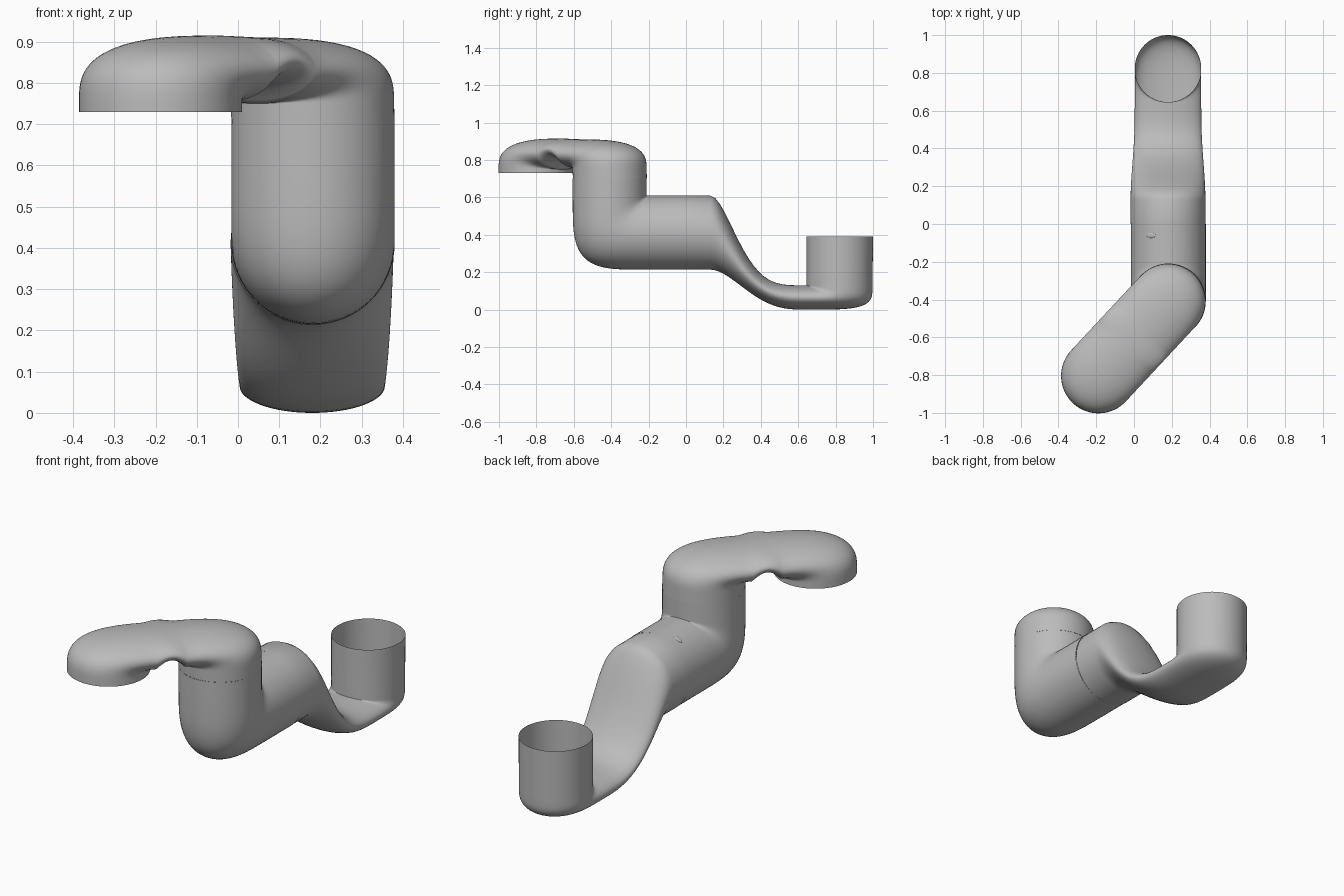
import bpy
import bmesh
from math import cos, sin, pi, tau
from mathutils import Vector

cube = bpy.data.objects.get("Cube")
if cube:
    bpy.data.objects.remove(cube, do_unlink=True)

grey = bpy.data.materials.new("light grey")
grey.use_nodes = True
colour = (0.5, 0.5, 0.5, 1)
grey.diffuse_color = colour
grey.node_tree.nodes["Principled BSDF"].inputs["Base Color"].default_value = colour

SIDES, STEPS = 64, 20
UP = Vector((0, 0, 1))
BACK = Vector((0, 1, 0))
FORE = Vector((1, 0))       # along the part, inside a bending plane
RISE = Vector((0, 1))       # upward, inside a bending plane
BARREL, CUP = 0.198, 0.176  # radii of the two tube sizes


def section(inner, outer, width):
    """One elliptical ring, from its inner to its outer edge in the plane."""
    return Vector(inner), Vector(outer), width


def elbow(pivot, start, end, squareness, width):
    """Rings fanning round an inner corner, with a superellipse outside."""
    rings = []
    for k in range(STEPS + 1):
        angle = k / STEPS * pi / 2
        outer = (Vector(pivot) + start * max(cos(angle), 0) ** (2 / squareness)
                 + end * sin(angle) ** (2 / squareness))
        rings.append(section(pivot, outer, width))
    return rings


def ease(t):
    return t * t * (3 - 2 * t)


def scoop(top_start, top_end, bottom_start, bottom_end):
    """Rings rising in an S from the flat link to the round barrel."""
    rings = []
    for k in range(1, STEPS):
        t = k / STEPS
        lead = t + sin(pi * t) / 16
        top_rise, bottom_rise = ease(t ** 2), ease(lead ** 1.5)
        top = Vector(top_start).lerp(Vector(top_end), t)
        top.y = top_start[1] + (top_end[1] - top_start[1]) * top_rise
        bottom = Vector(bottom_start).lerp(Vector(bottom_end), lead)
        bottom.y = bottom_start[1] + (bottom_end[1] - bottom_start[1]) * bottom_rise
        width = CUP + (BARREL - CUP) * bottom_rise
        rings.append(section(top, bottom, width))
    return rings


def arch(inner_start, inner_end, outer_start, outer_end, height, width):
    """Rings of a level link whose underside is arched."""
    rings = []
    for k in range(1, STEPS):
        t = k / STEPS
        inner = Vector(inner_start).lerp(Vector(inner_end), t)
        inner += RISE * height * sin(pi * t)
        outer = Vector(outer_start).lerp(Vector(outer_end), t)
        rings.append(section(inner, outer, width))
    return rings


def tube(name, origin, along, sections):
    """Open shell skinned over the rings in the plane of along and up."""
    side = UP.cross(along)
    bm = bmesh.new()
    rings = []
    for inner, outer, width in sections:
        mid, half = (inner + outer) / 2, (inner - outer) / 2
        centre = Vector(origin) + along * mid.x + UP * mid.y
        reach = along * half.x + UP * half.y
        ring = []
        for i in range(SIDES):
            angle = tau * i / SIDES
            ring.append(bm.verts.new(centre + reach * cos(angle)
                                     + side * width * sin(angle)))
        rings.append(ring)
    for a, b in zip(rings, rings[1:]):
        for i in range(SIDES):
            j = (i + 1) % SIDES
            bm.faces.new((a[i], a[j], b[j], b[i])).smooth = True
    mesh = bpy.data.meshes.new(name)
    bm.to_mesh(mesh)
    bm.free()
    mesh.materials.append(grey)
    bpy.context.collection.objects.link(bpy.data.objects.new(name, mesh))


# Rear cup, flat link and the scoop rising into the round barrel
heel, sole = (0.645, 0.13), (0.645, 0)
crest, belly = (0.13, 0.61), (0.13, 0.214)
lower = [section((0.645, 0.39), (1, 0.39), CUP)]
lower += elbow(heel, FORE * 2 * CUP, -RISE * heel[1], 4, CUP)
lower += scoop(heel, crest, sole, belly)
lower += [section(crest, belly, BARREL),
          section((0, crest[1]), (0, belly[1]), BARREL)]
tube("lower_link", (0.18, 0, 0), BACK, lower)

# Round barrel turning up into the vertical post
nook = (-0.21, 0.61)
barrel = [section((0, crest[1]), (0, belly[1]), BARREL)]
barrel += elbow(nook, -RISE * 2 * BARREL, -FORE * 2 * BARREL, 4, BARREL)
barrel += [section((nook[0], 0.7), (nook[0] - 2 * BARREL, 0.7), BARREL)]
tube("barrel_and_post", (0.182, 0, 0), BACK, barrel)

# Flat diagonal arm ending in a downward mouth
near, far = (0.2, 0.75), (0.345, 0.75)
spout = [section((BARREL, 0.7), (-BARREL, 0.7), BARREL)]
spout += elbow(near, -FORE * 2 * BARREL, RISE * 0.16, 3, BARREL)
spout += arch(near, far, (near[0], 0.91), (far[0], 0.915), 0.05, BARREL)
spout += elbow(far, RISE * 0.165, FORE * 2 * BARREL, 3, BARREL)
spout += [section((far[0], 0.73), (far[0] + 2 * BARREL, 0.73), BARREL)]
tube("diagonal_spout", (0.182, -0.407, 0), Vector((-0.68, -0.73, 0)).normalized(), spout)

# Small oval stud on the barrel
bpy.ops.mesh.primitive_uv_sphere_add(segments=24, ring_count=12, radius=1,
                                     location=(0.09, -0.06, 0.586),
                                     rotation=(0, -0.48, 0))
stud = bpy.context.object
stud.name = "oval_stud"
stud.scale = (0.027, 0.014, 0.004)
stud.data.materials.append(grey)
bpy.ops.object.shade_smooth()
